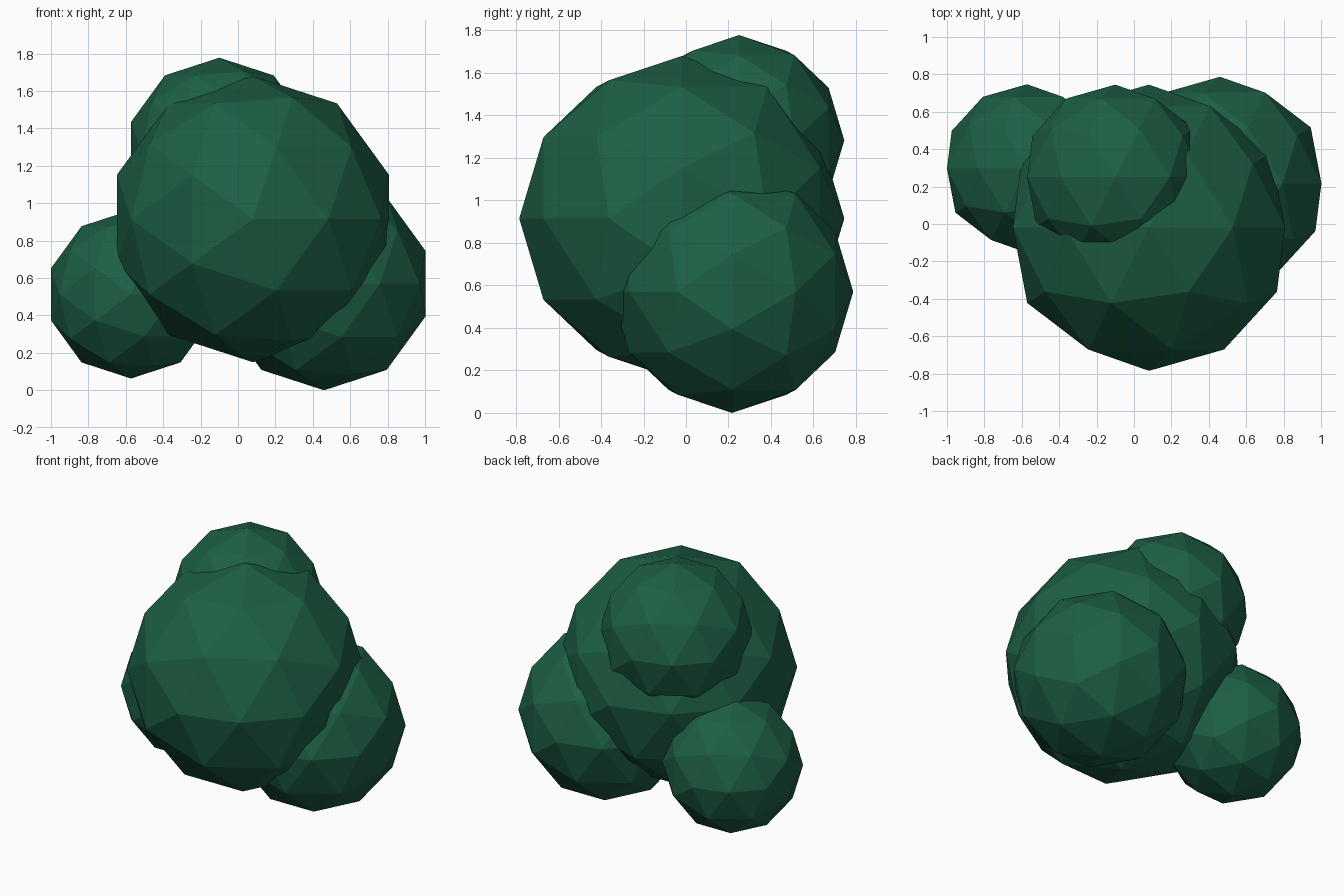
import bpy
from math import radians

if "Cube" in bpy.data.objects:
    bpy.data.objects.remove(bpy.data.objects["Cube"])

green = bpy.data.materials.new("leaf_green")
green.diffuse_color = (0.012, 0.115, 0.058, 1)
green.use_nodes = True
green.node_tree.nodes["Principled BSDF"].inputs["Base Color"].default_value = green.diffuse_color


def clump(name, radius, location):
    """Low-poly leaf ball with its pole facing the front."""
    bpy.ops.mesh.primitive_ico_sphere_add(
        subdivisions=2, radius=radius, location=location,
        rotation=(radians(90), 0, 0))
    obj = bpy.context.object
    obj.name = name
    obj.data.materials.append(green)
    bpy.ops.object.shade_flat()


# Main ball with three smaller ones clustered behind it
clump("main_foliage", 0.765, (0.08, -0.02, 0.915))
clump("right_foliage", 0.57, (0.46, 0.217, 0.57))
clump("left_foliage", 0.45, (-0.572, 0.297, 0.513))
clump("top_foliage", 0.495, (-0.1, 0.25, 1.283))
